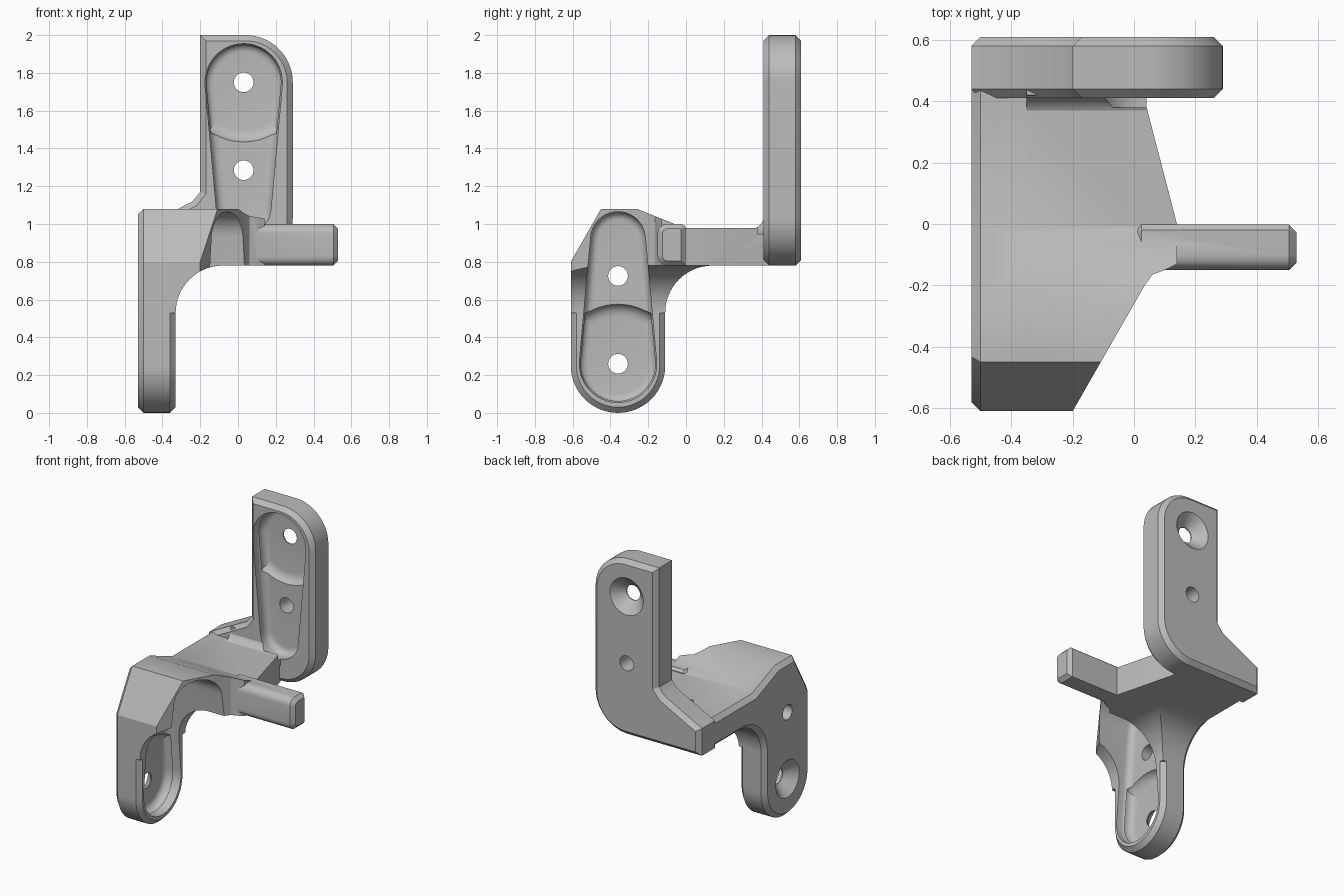
import bpy, bmesh, math
from mathutils import Vector

if "Cube" in bpy.data.objects:
    bpy.data.objects.remove(bpy.data.objects["Cube"], do_unlink=True)

grey = bpy.data.materials.new("plain_grey")
grey.use_nodes = True
COLOUR = (0.5, 0.5, 0.5, 1)
grey.diffuse_color = COLOUR
grey.node_tree.nodes["Principled BSDF"].inputs["Base Color"].default_value = COLOUR


def arc(cu, cv, r, a0, a1, n=14):
    """Points on an arc, angles in degrees."""
    angles = [math.radians(a0 + (a1 - a0) * i / n) for i in range(n + 1)]
    return [(cu + r * math.cos(a), cv + r * math.sin(a)) for a in angles]


def place(axis, u, v, d):
    return {"x": (d, u, v), "y": (u, d, v), "z": (u, v, d)}[axis]


def loft(name, axis, sections, chamfer=0):
    """Closed solid through matching outlines, each given as (depth, points)."""
    bm = bmesh.new()
    rings = [[bm.verts.new(place(axis, u, v, d)) for u, v in pts] for d, pts in sections]
    n = len(rings[0])
    for a, b in zip(rings, rings[1:]):
        for i in range(n):
            j = (i + 1) % n
            bm.faces.new((a[i], a[j], b[j], b[i]))
    caps = [bm.faces.new(rings[0]), bm.faces.new(rings[-1])]
    bmesh.ops.recalc_face_normals(bm, faces=bm.faces)
    if chamfer:
        edges = list({e for f in caps for e in f.edges})
        bmesh.ops.bevel(bm, geom=edges, offset=chamfer, segments=1, affect="EDGES")
    mesh = bpy.data.meshes.new(name)
    bm.to_mesh(mesh)
    bm.free()
    mesh.materials.append(grey)
    obj = bpy.data.objects.new(name, mesh)
    bpy.context.collection.objects.link(obj)
    return obj


def prism(name, axis, pts, lo, hi, chamfer=0):
    return loft(name, axis, [(lo, pts), (hi, pts)], chamfer)


def combine(target, tool, operation):
    """Apply a boolean and discard the tool."""
    mod = target.modifiers.new(operation, "BOOLEAN")
    mod.operation, mod.solver, mod.object = operation, "EXACT", tool
    bpy.context.view_layer.objects.active = target
    bpy.ops.object.modifier_apply(modifier=mod.name)
    bpy.data.objects.remove(tool, do_unlink=True)
    return target


# Side silhouette: lower arm, arched underside, stepped deck
side = (arc(-0.36, 0.25, 0.25, 180, 360, 28) + arc(0.14, 0.53, 0.25, 180, 90)
        + [(0.55, 0.78), (0.55, 0.98), (-0.01, 0.98), (-0.26, 1.08), (-0.45, 1.08), (-0.61, 0.80)])
bracket = prism("bracket", "x", side, -0.53, -0.33, 0.03)

# Deck: side silhouette trimmed by the plan outline and the arched front outline
deck = prism("deck", "x", side, -0.5, 0.4)
plan = [(-0.5, -0.61), (-0.2, -0.61), (0.035, -0.2), (0.06, -0.165), (0.1, -0.15),
        (0.14, -0.13), (0.14, 0), (0.01, 0.5), (-0.5, 0.5)]
combine(deck, prism("plan_trim", "z", plan, -0.1, 1.3), "INTERSECT")
front = ([(-0.48, 0.53)] + arc(-0.08, 0.53, 0.25, 180, 90)
         + [(0.5, 0.78), (0.5, 1.3), (-0.48, 1.3)])
combine(deck, prism("front_trim", "y", front, -0.8, 0.8), "INTERSECT")
combine(bracket, deck, "UNION")

# Upper arm with rounded corners and a sloping shoulder
upper = (arc(0.04, 1.03, 0.25, -90, 0) + arc(0.04, 1.75, 0.25, 0, 90)
         + [(-0.2, 2.0), (-0.2, 1.17), (-0.24, 1.12), (-0.53, 0.97), (-0.53, 0.78)])
combine(bracket, prism("upper_arm", "y", upper, 0.41, 0.61, 0.03), "UNION")

# Fillet between deck and upper arm
fillet = arc(0.33, 1.06, 0.09, -90, 0, 8) + [(0.46, 1.06), (0.46, 0.9), (0.33, 0.9)]
combine(bracket, prism("arm_fillet", "x", fillet, -0.35, 0.04), "UNION")

# Side peg with rounded front edges and chamfered end
peg = (arc(-0.1, 0.83, 0.05, 180, 270, 6) + [(-0.002, 0.78), (-0.002, 0.985), (-0.02, 1.0)]
       + arc(-0.1, 0.95, 0.05, 90, 180, 6))
combine(bracket, prism("peg", "x", peg, 0.0, 0.53, 0.025), "UNION")


def keyhole(cu, cv, s, grow):
    """Tapered slot outline: wide round end at cv, narrow end further along s."""
    r1, r2, length = 0.16 + grow, 0.10 + grow, 0.66
    t = math.degrees(math.asin((r1 - r2) / length))
    pts = arc(0, 0, r1, 180 - t, 360 + t, 28) + arc(0, length, r2, t, 180 - t, 20)
    return [(cu + u, cv + s * v) for u, v in pts]


def recess(axis, cu, cv, s, face, out, reach):
    """Two-level filleted pocket with a countersunk and a plain screw hole."""
    R = 0.045
    fillet = [math.radians(15 * i) for i in range(7)]

    def pocket(depth):
        floor = face - out * depth
        rings = [(floor + out * R * (1 - math.cos(a)), keyhole(cu, cv, s, R * math.sin(a)))
                 for a in fillet]
        return loft("pocket", axis, rings + [(face + out * reach, keyhole(cu, cv, s, R))])

    # Deeper level around the countersunk hole
    deep_floor = face - out * 0.12
    disc = [(deep_floor - out * 0.02, arc(cu, cv, 0.25, 0, 354, 59))]
    disc += [(deep_floor + out * 0.06 * (1 - math.cos(a)),
              arc(cu, cv, 0.25 + 0.07 * math.sin(a), 0, 354, 59)) for a in fillet]
    deep = combine(pocket(0.12), loft("deep_disc", axis, disc), "INTERSECT")
    combine(bracket, pocket(0.08), "DIFFERENCE")
    combine(bracket, deep, "DIFFERENCE")

    # Screw holes and countersink
    back = face - out * 0.2
    for v in (cv, cv + s * 0.465):
        ring = arc(cu, v, 0.052, 0, 350, 35)
        combine(bracket, prism("hole", axis, ring, back - out * 0.1, face), "DIFFERENCE")
    cone = [(back - out * 0.02, arc(cu, cv, 0.15, 0, 350, 35)),
            (back + out * 0.075, arc(cu, cv, 0.05, 0, 350, 35))]
    combine(bracket, loft("countersink", axis, cone), "DIFFERENCE")


recess("x", -0.36, 0.26, 1, -0.33, 1, 0.9)
recess("y", 0.03, 1.75, -1, 0.41, -1, 0.03)

# Smooth curved faces, keep edges crisp
bpy.ops.object.select_all(action="DESELECT")
bracket.select_set(True)
bpy.context.view_layer.objects.active = bracket
bpy.ops.object.shade_smooth_by_angle(angle=math.radians(25))
